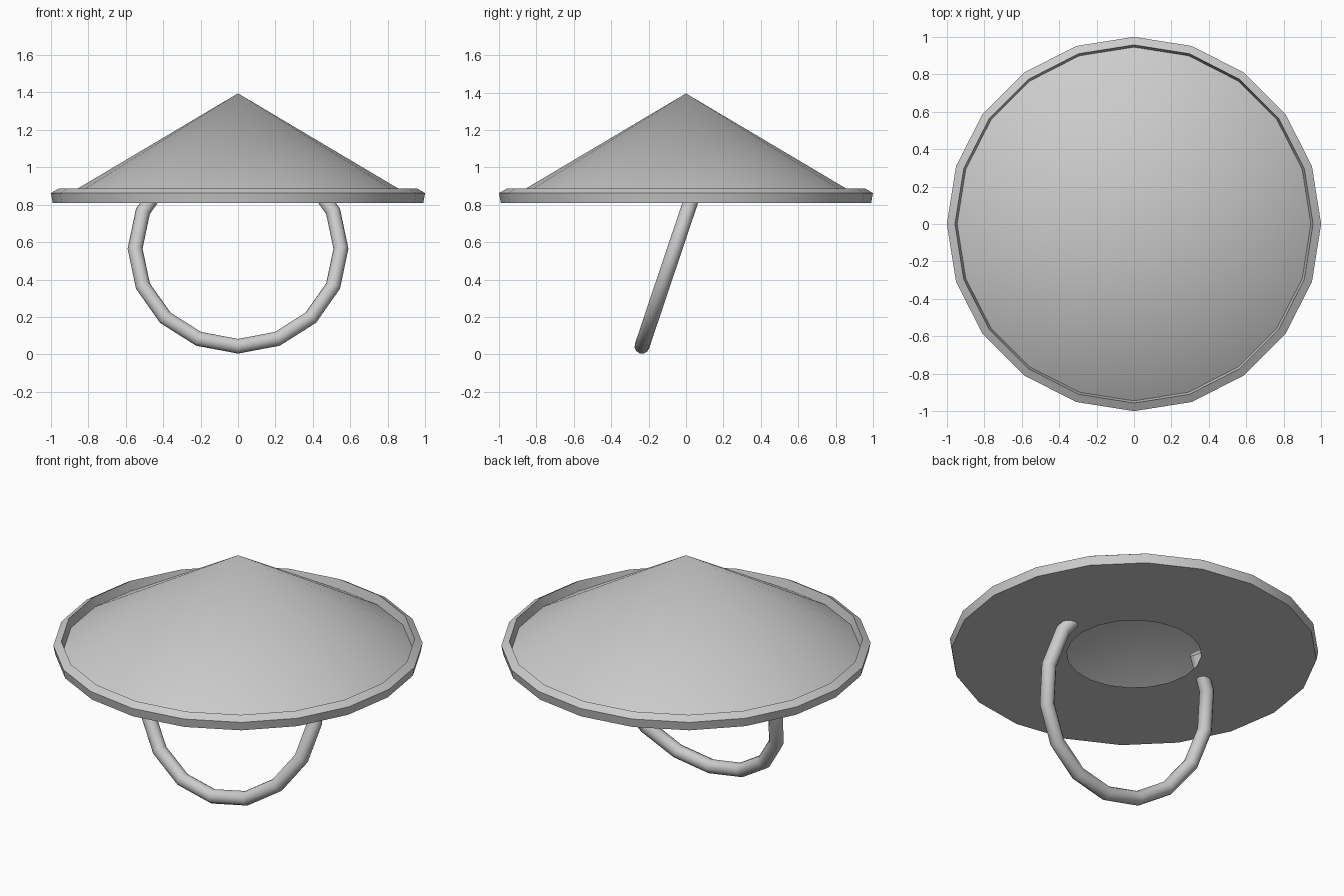
import bpy, bmesh, math
from mathutils import Vector, Matrix

if "Cube" in bpy.data.objects:
    bpy.data.objects.remove(bpy.data.objects["Cube"])

SIDES = 20


def finish(name, bm, angle):
    """Turn a bmesh into a smooth-shaded object with sharp edges kept."""
    bmesh.ops.recalc_face_normals(bm, faces=bm.faces)
    mesh = bpy.data.meshes.new(name)
    bm.to_mesh(mesh)
    bm.free()
    ob = bpy.data.objects.new(name, mesh)
    bpy.context.collection.objects.link(ob)
    bpy.ops.object.select_all(action='DESELECT')
    ob.select_set(True)
    bpy.context.view_layer.objects.active = ob
    bpy.ops.object.shade_smooth_by_angle(angle=math.radians(angle))
    return ob


def lathe(name, profile, angle=30):
    """Spin (radius, z) points around the z axis; radius 0 makes a tip."""
    bm = bmesh.new()
    verts = [bm.verts.new((r, 0, z)) for r, z in profile]
    edges = [bm.edges.new(p) for p in zip(verts, verts[1:])]
    bmesh.ops.spin(bm, geom=verts + edges, axis=(0, 0, 1), cent=(0, 0, 0),
                   angle=math.tau, steps=SIDES)
    bmesh.ops.remove_doubles(bm, verts=bm.verts, dist=1e-4)
    return finish(name, bm, angle)


def arc_tube(name, radius, tube, start, end, steps, matrix, sides=12):
    """Capped arc of a torus in the local xz plane."""
    bm = bmesh.new()
    rings = []
    for i in range(steps + 1):
        a = start + (end - start) * i / steps
        out = Vector((math.cos(a), 0, math.sin(a)))
        ring = []
        for j in range(sides):
            b = math.tau * j / sides
            p = out * (radius + tube * math.cos(b)) + Vector((0, tube * math.sin(b), 0))
            ring.append(bm.verts.new(matrix @ p))
        rings.append(ring)
    for r0, r1 in zip(rings, rings[1:]):
        for j in range(sides):
            k = (j + 1) % sides
            bm.faces.new((r0[j], r0[k], r1[k], r1[j]))
    bm.faces.new(rings[0])
    bm.faces.new(rings[-1])
    return finish(name, bm, 40)


# Conical crown, a hollow shell
lathe("crown", [(0.945, 0.834), (0, 1.395)])

# Raised rim with the flat underside and its round head opening
lathe("rim_and_underside", [(0.365, 0.81), (0.99, 0.81), (1.0, 0.862),
                            (0.957, 0.887), (0.945, 0.834)], 20)

# Tilted chin strap, three quarters of a ring with its ends inside the hat
tilt = Matrix.Translation((0, -0.06, 0.565)) @ Matrix.Rotation(math.radians(-18.6), 4, 'X')
arc_tube("chin_strap", 0.55, 0.04, math.radians(-225), math.radians(45), 12, tilt)
